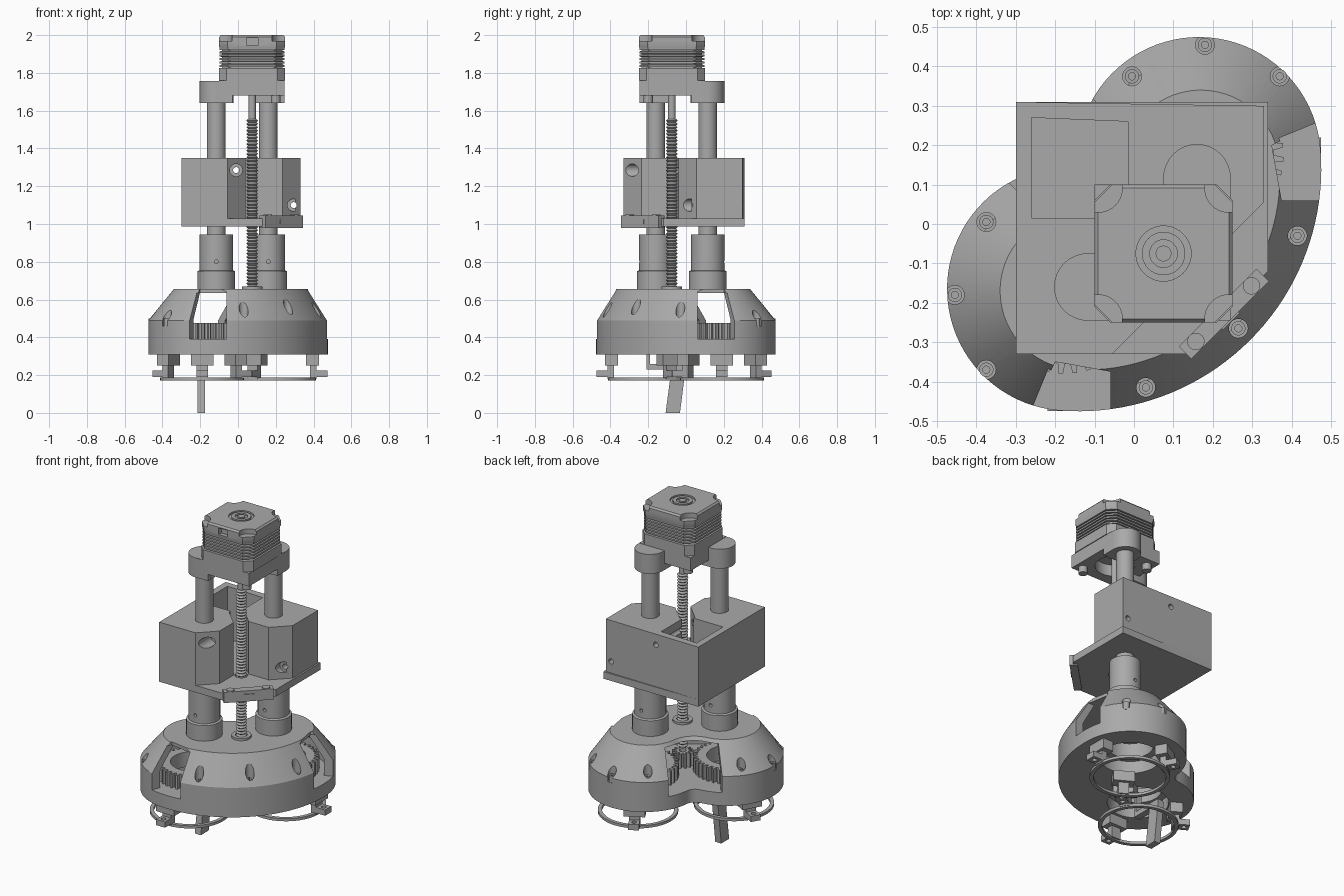
import bpy, bmesh
from math import sin, cos, pi, atan2, sqrt, radians

if "Cube" in bpy.data.objects:
    bpy.data.objects.remove(bpy.data.objects["Cube"])

grey = bpy.data.materials.new("machined_grey")
grey.use_nodes = True
grey.diffuse_color = (0.4, 0.4, 0.4, 1)
grey.node_tree.nodes["Principled BSDF"].inputs["Base Color"].default_value = (0.4, 0.4, 0.4, 1)
parts = []


def finish(name, bm):
    bmesh.ops.recalc_face_normals(bm, faces=bm.faces)
    mesh = bpy.data.meshes.new(name)
    bm.to_mesh(mesh)
    bm.free()
    mesh.materials.append(grey)
    ob = bpy.data.objects.new(name, mesh)
    bpy.context.collection.objects.link(ob)
    parts.append(ob)
    return ob


def loft(name, sections, closed=False):
    """Skin a stack of (outline, z) sections, capped or joined end to start."""
    bm = bmesh.new()
    rings = [[bm.verts.new((x, y, z)) for x, y in pts] for pts, z in sections]
    for a, b in zip(rings, rings[1:] + rings[:1] if closed else rings[1:]):
        for i in range(len(a)):
            j = (i + 1) % len(a)
            bm.faces.new((a[i], a[j], b[j], b[i]))
    if not closed:
        bm.faces.new(rings[0])
        bm.faces.new(rings[-1])
    return finish(name, bm)


def prism(name, pts, z0, z1):
    return loft(name, [(pts, z0), (pts, z1)])


def circle(x, y, r, n=40):
    return [(x + r * cos(2 * pi * i / n), y + r * sin(2 * pi * i / n)) for i in range(n)]


def lathe(name, x, y, profile, closed=False, n=40):
    return loft(name, [(circle(x, y, r, n), z) for r, z in profile], closed)


def cyl(name, x, y, r, z0, z1, bore=0):
    if bore:
        return lathe(name, x, y, [(r, z0), (r, z1), (bore, z1), (bore, z0)], True)
    return prism(name, circle(x, y, r), z0, z1)


def rect(x0, x1, y0, y1):
    return [(x0, y0), (x1, y0), (x1, y1), (x0, y1)]


def turn(ob, axis):
    """Lay a vertical part along the y or x axis."""
    for v in ob.data.vertices:
        a, b, c = v.co
        v.co = (a, c, b) if axis == "y" else (c, a, b)
    ob.data.flip_normals()
    return ob


def cut(ob, cutter):
    mod = ob.modifiers.new("cut", "BOOLEAN")
    mod.object, mod.operation, mod.solver = cutter, "DIFFERENCE", "EXACT"
    bpy.context.view_layer.update()
    mesh = bpy.data.meshes.new_from_object(ob.evaluated_get(bpy.context.evaluated_depsgraph_get()))
    ob.modifiers.clear()
    ob.data = mesh
    parts.remove(cutter)
    bpy.data.objects.remove(cutter)


def diag(u, v):
    return (u + v) / sqrt(2), (u - v) / sqrt(2)


def mirror(pts):
    return [(-y, -x) for x, y in pts]


def outline(a, b, r, h, f):
    """Two round lobes, bulging arc in front, concave fillet behind."""
    d = (a * a + b * b - (h - r) ** 2) / (2 * (h - r - b))
    q = sqrt((r + f) ** 2 - a * a) - b
    t, s = atan2(b + d, a), atan2(q + b, a)
    arcs = [(0, -d, d + h, t, pi - t, 40), (-a, b, r, pi - t, 2 * pi - s, 40),
            (0, -q, f, pi - s, s, 16), (a, b, r, s - pi, t, 40)]
    return [diag(cu + R * cos(p + (e - p) * k / n), cv + R * sin(p + (e - p) * k / n))
            for cu, cv, R, p, e, n in arcs for k in range(n)]


# Gearbox housing: hollow double lobe with windows
base = outline(0.233, 0, 0.31, 0.417, 0.06)
housing = loft("gear_housing", [(base, 0.31), (base, 0.49),
                                (outline(0.219, 0.021, 0.2, 0.32, 0.15), 0.655)])
inner = outline(0.233, 0, 0.26, 0.365, 0.11)
cut(housing, loft("cavity", [(inner, 0.39), (inner, 0.49),
                             (outline(0.219, 0.021, 0.17, 0.29, 0.18), 0.635)]))
window = [(-0.28, -0.52), (-0.19, -0.3), (-0.06, -0.3), (-0.06, -0.52)]
rim = [(-0.28, -0.52), (-0.2, -0.35), (-0.06, -0.375), (-0.06, -0.52)]
for pts, top in ((window, 0.635), (rim, 0.7)):
    cut(housing, prism("window_cut", pts, 0.39, top))
    cut(housing, prism("window_cut", mirror(pts), 0.39, top))
waist = [diag(u, v) for u, v in ((-0.15, -0.35), (0.15, -0.35), (0.15, -0.05), (-0.15, -0.05))]
cut(housing, prism("waist_cut", waist, 0.39, 0.635))
for s in (-1, 1):
    cut(housing, cyl("bore_cut", 0.175 * s, 0.175 * s, 0.17, 0.2, 0.42))

# Sunk housing screws
spots = [(0.18, 0.455), (-0.005, 0.375), (0.37, 0.375), (0.415, -0.03)]
for x, y in spots + mirror(spots) + [(0.265, -0.265)]:
    cut(housing, cyl("screw_pocket", x, y, 0.024, 0.46, 0.7))
    cyl("housing_screw", x, y, 0.018, 0.45, 0.5, 0.009)


# Gears inside the housing
def gear(name, x, y, r, teeth, z0, z1, bore):
    pts = []
    for i in range(teeth):
        for k, rr in ((0, r - 0.025), (0.4, r - 0.025), (0.55, r), (0.85, r)):
            w = 2 * pi * (i + k) / teeth
            pts.append((x + rr * cos(w), y + rr * sin(w)))
    cut(prism(name, pts, z0, z1), cyl("gear_bore", x, y, bore, z0 - 0.1, z1 + 0.1))


for s in (-1, 1):
    gear("lobe_gear", 0.175 * s, 0.175 * s, 0.205, 36, 0.385, 0.475, 0.13)
gear("pinion", 0.075, -0.075, 0.06, 12, 0.385, 0.475, 0.02)

# Lower guide rings with clamps and screw tabs
for s, start in ((-1, -90), (1, 0)):
    cx = cy = 0.19 * s
    cyl("guide_ring", cx, cy, 0.222, 0.172, 0.188, 0.2)
    for k in range(3):
        w = radians(start + 120 * k)

        def radial(r0, r1, half):
            return [(cx + r * cos(w) - t * sin(w), cy + r * sin(w) + t * cos(w))
                    for r, t in ((r0, -half), (r1, -half), (r1, half), (r0, half))]
        prism("clamp_block", radial(0.17, 0.24, 0.06), 0.25, 0.312)
        prism("clamp_leg", radial(0.19, 0.225, 0.03), 0.18, 0.26)
        tab = prism("clamp_tab", radial(0.2, 0.285, 0.03), 0.19, 0.225)
        cut(tab, cyl("tab_hole", cx + 0.255 * cos(w), cy + 0.255 * sin(w), 0.014, 0.1, 0.3))

# Slanted blade and its bracket
loft("blade", [(rect(-0.215, -0.175, -0.108, -0.032), 0),
               (rect(-0.215, -0.175, -0.075, 0), 0.25)])
prism("blade_arm", rect(-0.215, -0.175, -0.21, -0.005), 0.23, 0.26)
prism("blade_hanger", rect(-0.215, -0.175, -0.21, -0.19), 0.23, 0.39)

# Guide columns with stepped collars
columns = [(-0.115, -0.16), (0.16, 0.115)]
for x, y in columns:
    cyl("guide_rod", x, y, 0.05, 0.65, 1.75)
    collar = lathe("column_collar", x, y, [(0.1, 0.65), (0.1, 0.75), (0.088, 0.755), (0.088, 0.945)])
    cut(collar, turn(cyl("set_screw_hole", x, 0.8, 0.01, -0.5, 0.5), "y"))
    cut(collar, turn(cyl("set_screw_hole", y, 0.8, 0.01, -0.5, 0.5), "x"))

# Threaded lead screw
mx, my = 0.075, -0.075
thread = [(0.031 if i % 2 else 0.022, 0.5 + 0.0088 * i) for i in range(121)]
lathe("lead_screw", mx, my, thread, n=24)
cyl("motor_shaft", mx, my, 0.02, 1.55, 1.77)
cyl("screw_bearing", mx, my, 0.055, 0.65, 0.668, 0.033)

# Carriage: floor plate and notched body around a square pocket
floor = [(0.34, 0.31), (-0.3, 0.31), (-0.3, -0.33), (0.13, -0.33), (0.34, -0.12)]
half = [(-0.3, -0.33), (-0.055, -0.33), (0.04, -0.235), (0.04, -0.1), (-0.06, 0.0),
        (-0.06, 0.015), (-0.26, 0.015)]
body = half + [(-0.26, 0.27), (-0.01, 0.27), (-0.01, 0.06)] + mirror(half)[-3:-1][1:]
body = half + [(-0.26, 0.27)] + mirror(half)[::-1] + [(-0.3, 0.31)]
plate = prism("carriage_floor", floor, 0.987, 1.03)
cut(plate, cyl("screw_clearance", mx, my, 0.036, 0.9, 1.1))
carriage = prism("carriage_body", body, 1.03, 1.35)
for axis, holes in (("y", ((0.295, 1.1, 0.03), (-0.01, 1.285, -0.2))),
                    ("x", ((-0.295, 1.285, 0.24), (0.01, 1.1, 0.24)))):
    for p, z, deep in holes:
        cut(carriage, turn(cyl("through_hole", p, z, 0.016, -0.6, 0.6), axis))
        span = (-0.6, deep) if axis == "y" else (deep, 0.6)
        cut(carriage, turn(cyl("counterbore", p, z, 0.033, *span), axis))

# Sensor bar on the chamfered lip
prism("sensor_bar", [diag(u, v) for u, v in rect(-0.14, 0.14, 0.3, 0.345)], 0.98, 1.045)
for u in (-0.1, 0.1):
    x, y = diag(u, 0.322)
    cyl("sensor_post", x, y, 0.022, 1.04, 1.05)
prism("sensor_plug", [diag(u, v) for u, v in rect(-0.03, 0.03, 0.34, 0.35)], 1.0, 1.025)

# Motor bracket with a clamp on each rod
bracket = prism("bracket_plate", rect(-0.1, 0.245, -0.245, 0.1), 1.68, 1.76)
cut(bracket, cyl("bracket_bore", mx, my, 0.11, 1.6, 1.75))
arm = [(-0.05 if c > 0 else -0.115 + 0.088 * c, -0.16 + 0.086 * s)
       for c, s in ((cos(pi / 2 + pi * i / 24), sin(pi / 2 + pi * i / 24)) for i in range(25))]
arm = arm + [(-0.03, -0.246), (-0.03, -0.074)]
prism("rod_clamp", arm, 1.64, 1.758)
prism("rod_clamp", mirror(arm), 1.64, 1.758)
for dx in (-0.125, 0.125):
    for dy in (-0.125, 0.125):
        cyl("bracket_bolt", mx + dx, my + dy, 0.025, 1.64, 1.69)


# Stepper motor: finned octagonal stack
def octagon(h, c):
    k = h - c
    return [(mx + x, my + y) for x, y in ((h, -k), (h, k), (k, h), (-k, h),
                                          (-h, k), (-h, -k), (-k, -h), (k, -h))]


stack = [(octagon(0.175, 0.04), 1.76), (octagon(0.175, 0.04), 1.825)]
for i in range(6):
    z = 1.825 + 0.018 * i
    stack += [(octagon(0.16, 0.045), z + 0.001), (octagon(0.16, 0.045), z + 0.006),
              (octagon(0.172, 0.045), z + 0.007), (octagon(0.172, 0.045), z + 0.017)]
stack += [(octagon(0.175, 0.045), 1.94), (octagon(0.175, 0.045), 1.99), (octagon(0.166, 0.045), 2.0)]
motor = loft("motor_body", stack)
for dx in (-0.165, 0.165):
    for dy in (-0.165, 0.165):
        cut(motor, cyl("corner_notch", mx + dx, my + dy, 0.06, 1.97, 2.1))
cut(motor, cyl("cap_groove", mx, my, 0.07, 1.99, 2.1, 0.055))
cut(motor, cyl("cap_groove", mx, my, 0.035, 1.99, 2.1, 0.02))
cut(motor, prism("connector_cut", rect(mx - 0.03, mx + 0.03, my - 0.2, my - 0.15), 1.945, 1.985))

# Smooth round surfaces, keep edges crisp
bpy.ops.object.select_all(action="DESELECT")
for ob in parts:
    ob.select_set(True)
bpy.context.view_layer.objects.active = parts[0]
bpy.ops.object.shade_smooth_by_angle(angle=radians(30))
